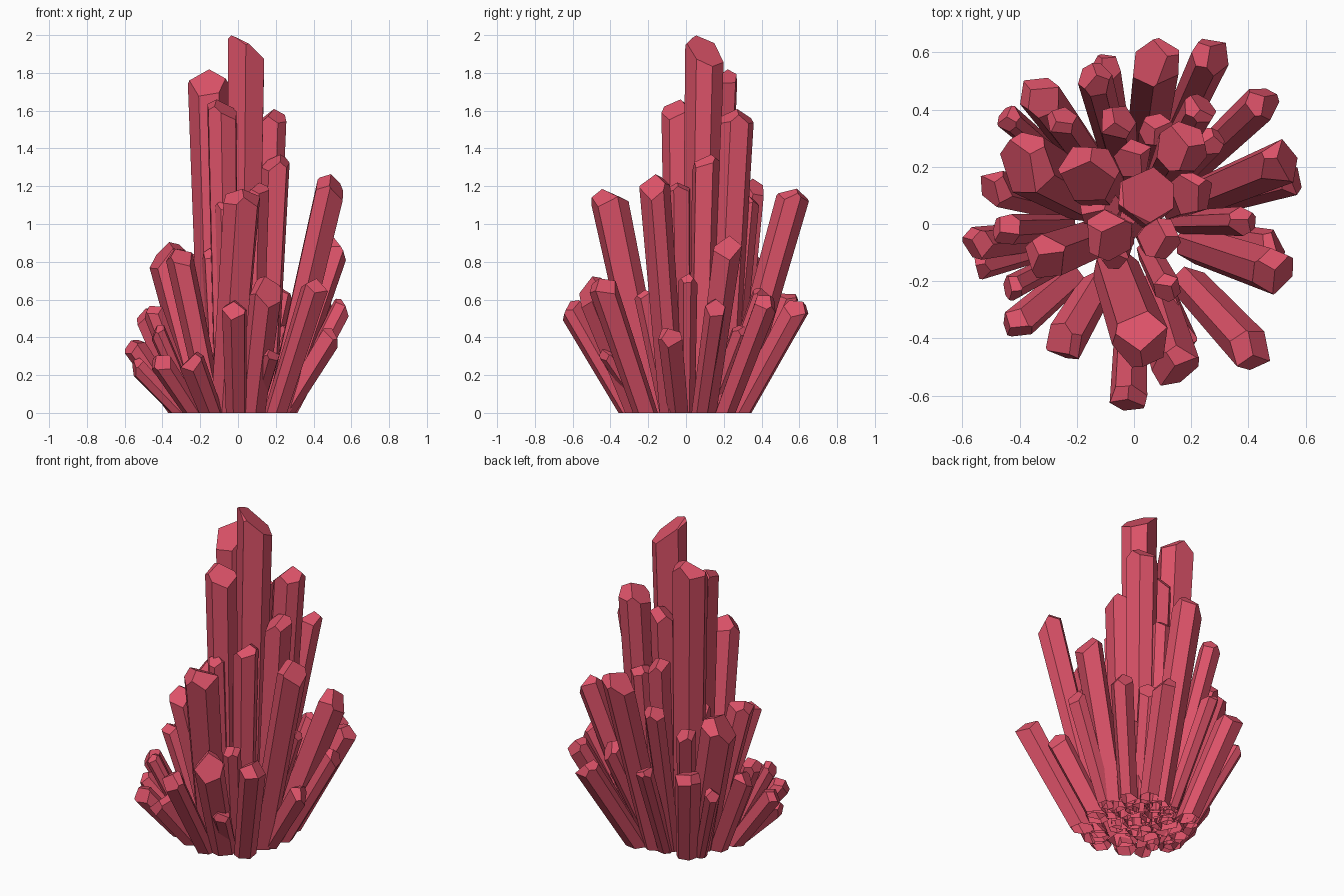
import bpy, bmesh, math, random
from mathutils import Vector

if "Cube" in bpy.data.objects:
    bpy.data.objects.remove(bpy.data.objects["Cube"])

mat = bpy.data.materials.new("rose_crystal")
mat.diffuse_color = (0.72, 0.085, 0.14, 1)
mat.use_nodes = True
mat.node_tree.nodes["Principled BSDF"].inputs["Base Color"].default_value = mat.diffuse_color
random.seed(7)


def crystal(name, x, y, z, r, k, apex=None, foot=None):
    """Hexagonal shaft, open at its flat foot (kx, ky, 0), running to a faceted tip at (x, y, z)."""
    foot, tip = Vector(foot or (x * k, y * k, 0)), Vector((x, y, z))
    axis = (tip - foot).normalized()
    u = axis.orthogonal().normalized()
    v = axis.cross(u)
    n = random.choice((5, 6, 6, 6, 7))
    turn = random.uniform(0, math.tau)
    bm = bmesh.new()
    low, high = [], []
    for i in range(n):
        a = turn + (i + random.uniform(-0.18, 0.18)) * math.tau / n
        side = u * math.cos(a) + v * math.sin(a)
        b = foot + side * r * 0.85
        low.append(bm.verts.new(b - axis * (b.z / axis.z)))   # foot lies on the ground
        high.append(bm.verts.new(tip + axis * r + side * r * 1.05))
    for i in range(n):
        j = (i + 1) % n
        bm.faces.new((low[i], low[j], high[j], high[i]))
    bm.faces.new(high)

    # slice the end with three slanted planes meeting at an off-centre point
    if apex:
        point = Vector(apex)
        flat = tip - point
        start = math.atan2(flat.dot(v), flat.dot(u))
    else:
        a = random.uniform(0, math.tau)
        point = tip + (u * math.cos(a) + v * math.sin(a)) * r * random.uniform(0.1, 0.5)
        start = a + math.pi + random.uniform(-0.4, 0.4)
    for i in range(3):
        a = start + i * math.tau / 3
        tilt = math.radians(random.uniform(36, 52))
        no = axis * math.cos(tilt) + (u * math.cos(a) + v * math.sin(a)) * math.sin(tilt)
        cut = bmesh.ops.bisect_plane(bm, geom=bm.verts[:] + bm.edges[:] + bm.faces[:],
                                     plane_co=point, plane_no=no, clear_outer=True)
        rim = [e for e in cut["geom_cut"] if isinstance(e, bmesh.types.BMEdge)]
        if rim:
            bmesh.ops.edgeloop_fill(bm, edges=rim)
    bmesh.ops.recalc_face_normals(bm, faces=bm.faces[:])
    me = bpy.data.meshes.new(name)
    bm.to_mesh(me)
    bm.free()
    me.materials.append(mat)
    bpy.context.collection.objects.link(bpy.data.objects.new(name, me))


# tallest central spire with a slanted end, and the front crystal that leans sideways
crystal("central_spire", 0.045, 0.10, 1.93, 0.10, 0.6, apex=(-0.035, 0.05, 2.0))
crystal("leaning_front_crystal", 0.03, -0.42, 1.19, 0.10, 0.4, foot=(-0.06, -0.17, 0))

# rows are: head x, head y, top z, radius
tall = [
    (-0.16, 0.18, 1.82, 0.105), (-0.09, -0.04, 1.66, 0.088),
    (0.17, 0.27, 1.61, 0.09), (0.20, 0.11, 1.37, 0.08),
    (0.09, -0.05, 1.22, 0.075), (-0.07, -0.11, 1.13, 0.05),
    (0.0, 0.23, 1.50, 0.07), (0.08, 0.33, 1.15, 0.06),
    (-0.06, 0.36, 1.24, 0.065), (0.02, 0.03, 1.0, 0.08),
    (-0.12, 0.06, 0.9, 0.08),
]
middle = [
    (0.505, -0.17, 1.26, 0.08),
    (0.08, 0.58, 1.19, 0.085), (0.53, 0.22, 0.93, 0.08),
    (-0.395, 0.22, 0.90, 0.11), (-0.32, -0.12, 0.87, 0.08),
    (-0.14, 0.52, 1.02, 0.06), (0.24, 0.42, 0.65, 0.06),
    (-0.26, 0.37, 0.85, 0.055), (0.28, 0.30, 0.46, 0.05),
    (0.39, 0.01, 0.74, 0.05), (0.12, -0.23, 0.65, 0.05),
]
outer = [
    (0.155, -0.525, 0.71, 0.085), (0.425, -0.455, 0.71, 0.075),
    (-0.02, -0.63, 0.58, 0.065), (-0.26, -0.44, 0.31, 0.075),
    (0.18, -0.43, 0.34, 0.05), (-0.43, -0.37, 0.30, 0.06),
    (-0.56, -0.15, 0.27, 0.05), (-0.57, -0.07, 0.38, 0.06),
    (-0.46, -0.02, 0.57, 0.055), (-0.44, -0.23, 0.46, 0.045),
    (-0.50, 0.13, 0.55, 0.065), (-0.45, 0.38, 0.52, 0.045),
    (-0.34, 0.46, 0.64, 0.075), (-0.10, 0.56, 0.64, 0.05),
    (0.28, 0.61, 0.59, 0.07), (0.465, 0.44, 0.62, 0.065),
    (0.57, 0.16, 0.59, 0.055), (0.51, -0.09, 0.44, 0.065),
]
for label, rows, k in (("tall_crystal", tall, 0.7), ("middle_crystal", middle, 0.42),
                       ("outer_crystal", outer, 0.47)):
    for i, (x, y, z, r) in enumerate(rows):
        low_left = label == "outer_crystal" and x < -0.2
        crystal(f"{label}_{i + 1}", x, y, z, r, 0.54 if low_left else k)
